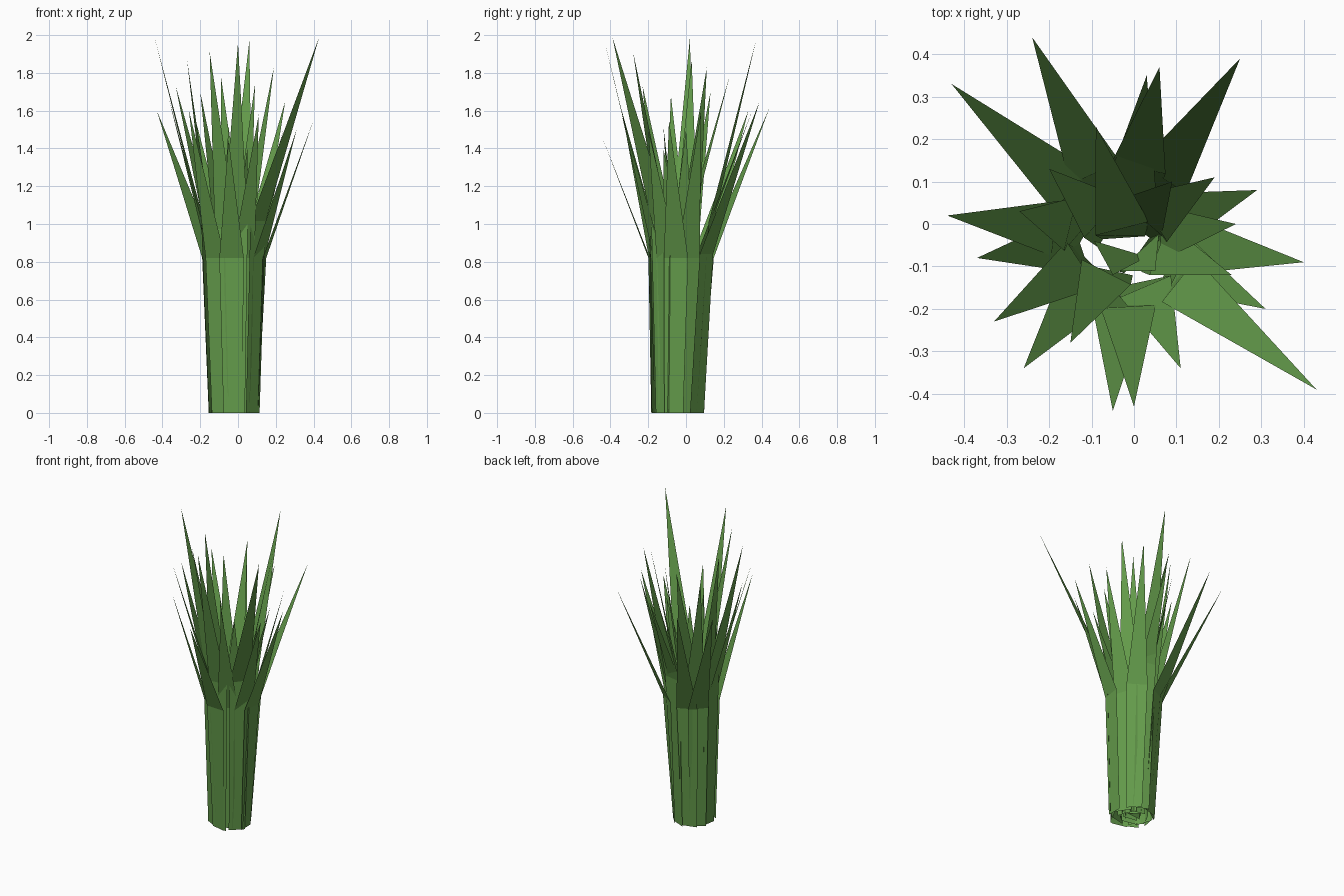
import bpy
import bmesh
import random
from mathutils import Matrix, Vector

default_cube = bpy.data.objects.get("Cube")
if default_cube:
    bpy.data.objects.remove(default_cube, do_unlink=True)

random.seed(4)

# One flat green for every blade
green = bpy.data.materials.new("leaf_green")
green.use_nodes = True
colour = (0.127, 0.33, 0.07, 1.0)
green.diffuse_color = colour
shader = green.node_tree.nodes["Principled BSDF"]
shader.inputs["Base Color"].default_value = colour
shader.inputs["Roughness"].default_value = 0.9

# Middle of the clump at the ground and at the bend
FOOT = Vector((-0.02, -0.047, 0))
CENTRE = Vector((-0.023, -0.03, 0))
BASE_WIDTH = 0.1
BEND_WIDTH = 0.13

# Tips of the outer blades, whose bend follows from their reach
OUTER = [
    (-.24, .44, 1.61), (-.43, .33, 1.6), (-.44, .02, 1.98),
    (.06, .37, 1.97), (.25, .39, 1.65), (.19, .11, 1.83),
    (.29, .08, 1.6), (.24, 0, 1.5), (.4, -.09, 1.55),
    (.23, -.12, 1.4), (.31, -.2, 1.5), (.43, -.39, 1.99),
    (.11, -.34, 1.58), (0, -.43, 1.96), (-.05, -.44, 1.45),
    (-.15, -.28, 1.91), (-.26, -.34, 1.6),
    (-.37, -.08, 1.68), (-.2, .13, 1.7),
]

# Tips of the inner blades, each with its own bend radius
INNER = [
    (-.09, .23, 1.78, .02), (.03, .35, 1.6, .09),
    (.09, .1, 1.74, .06), (-.05, -.12, 1.52, .03),
    (.05, -.11, 1.4, .05), (-.33, -.23, 1.73, .12),
    (-.27, .03, 1.87, .13),
]


def cross_edge(mesh, centre, tangent, width):
    """Two vertices spanning the blade at one height."""
    return [mesh.verts.new(centre + tangent * width * side) for side in (-0.5, 0.5)]


def make_blade(name, tip, bend_radius=None):
    """A flat upright strip that bends outward into a long pointed triangle."""
    tip = Vector(tip)
    lean = tip - CENTRE
    height, lean.z = tip.z, 0
    outward = lean.normalized()
    tangent = Vector((-outward.y, outward.x, 0))
    if bend_radius is None:
        bend_radius = min(0.165, lean.length * 0.6 - 0.075)
    bend_centre = CENTRE + outward * bend_radius
    bend_centre.z = max(0.82, height * 0.51)
    # The foot of each blade is turned a little
    foot_tangent = Matrix.Rotation(random.uniform(-0.3, 0.3), 3, "Z") @ tangent
    foot_centre = FOOT + outward * bend_radius * 0.76

    shape = bmesh.new()
    low = cross_edge(shape, foot_centre, foot_tangent, BASE_WIDTH)
    bend = cross_edge(shape, bend_centre, tangent, BEND_WIDTH)
    point = shape.verts.new(tip)
    shape.faces.new((low[0], low[1], bend[1], bend[0]))
    shape.faces.new((bend[0], bend[1], point))

    data = bpy.data.meshes.new(name)
    shape.to_mesh(data)
    shape.free()
    data.materials.append(green)
    blade = bpy.data.objects.new(name, data)
    bpy.context.collection.objects.link(blade)


# Outer ring and inner tuft
for number, tip in enumerate(OUTER, start=1):
    make_blade(f"outer_blade_{number}", tip)
for number, (x, y, z, radius) in enumerate(INNER, start=1):
    make_blade(f"inner_blade_{number}", (x, y, z), radius)
